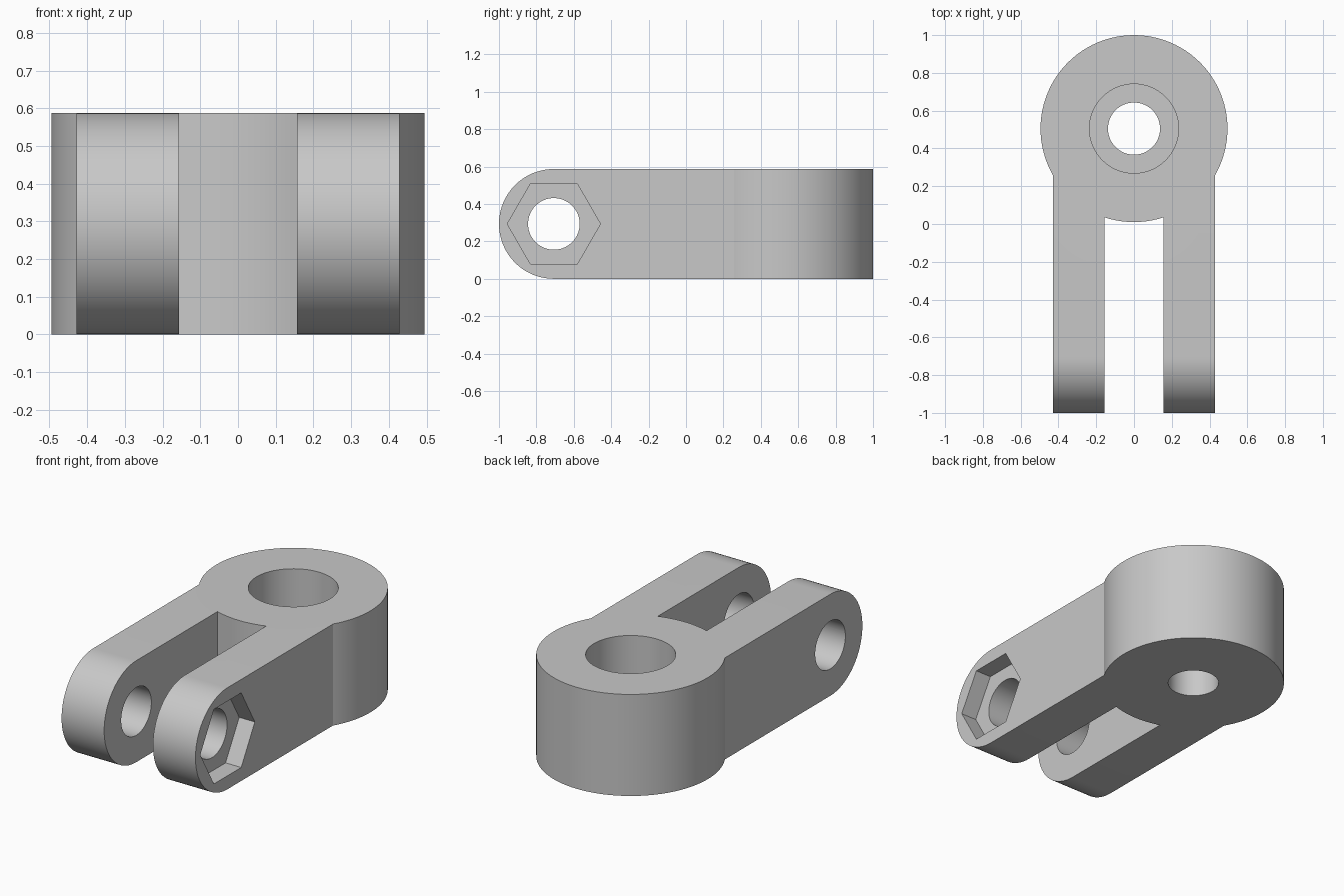
import bpy, bmesh
from math import sin, cos, pi
from mathutils import Vector

if "Cube" in bpy.data.objects:
    bpy.data.objects.remove(bpy.data.objects["Cube"])

HEIGHT = 0.587
MID = HEIGHT / 2
HEAD_Y = 0.505               # centre of the round head
PIN_Y = -1 + MID             # centre of the fork pin hole
ARM_IN, ARM_OUT = 0.156, 0.428
BORE = 0.138

grey = bpy.data.materials.new("grey")
grey.use_nodes = True
grey.diffuse_color = (0.58, 0.58, 0.58, 1)
grey.node_tree.nodes["Principled BSDF"].inputs["Base Color"].default_value = (0.58, 0.58, 0.58, 1)


def arc(cx, cy, r, start, end, n):
    steps = [start + (end - start) * i / n for i in range(n + 1)]
    return [(cx + r * cos(a), cy + r * sin(a)) for a in steps]


def prism(name, profile, low, high, along_x=False):
    """Extrude a profile along z (profile in x, y) or along x (profile in y, z)."""
    bm = bmesh.new()
    verts = [bm.verts.new((low, u, v) if along_x else (u, v, low)) for u, v in profile]
    face = bm.faces.new(verts)
    grown = bmesh.ops.extrude_face_region(bm, geom=[face])["geom"]
    shift = Vector((high - low, 0, 0) if along_x else (0, 0, high - low))
    bmesh.ops.translate(bm, vec=shift, verts=[g for g in grown if isinstance(g, bmesh.types.BMVert)])
    bmesh.ops.recalc_face_normals(bm, faces=bm.faces)
    mesh = bpy.data.meshes.new(name)
    bm.to_mesh(mesh)
    bm.free()
    mesh.materials.append(grey)
    obj = bpy.data.objects.new(name, mesh)
    bpy.context.collection.objects.link(obj)
    return obj


def combine(body, tool, operation):
    mod = body.modifiers.new(operation.lower(), "BOOLEAN")
    mod.operation, mod.object, mod.solver = operation, tool, "EXACT"
    bpy.context.view_layer.objects.active = body
    bpy.ops.object.modifier_apply(modifier=mod.name)
    bpy.data.objects.remove(tool)


def circle(cx, cy, r, n=64):
    return arc(cx, cy, r, 0, 2 * pi, n)[:-1]


# Round head
body = prism("fork_joint", circle(0, HEAD_Y, 0.495, 96), 0, HEIGHT)

# Two fork arms with rounded tips, running into the head
arm_profile = [(0.3, 0), (0.3, HEIGHT)] + arc(PIN_Y, MID, MID, pi / 2, 3 * pi / 2, 40)
for name, side in (("left_arm", 1), ("right_arm", -1)):
    low, high = sorted((side * ARM_IN, side * ARM_OUT))
    combine(body, prism(name, arm_profile, low, high, along_x=True), "UNION")

# Stepped vertical bore in the head
combine(body, prism("head_bore", circle(0, HEAD_Y, BORE), -0.1, HEIGHT + 0.1), "DIFFERENCE")
combine(body, prism("counterbore", circle(0, HEAD_Y, 0.236), 0.27, HEIGHT + 0.1), "DIFFERENCE")

# Pin hole through both arms, with a hexagonal nut pocket on the left arm
combine(body, prism("pin_hole", circle(PIN_Y, MID, BORE), -0.6, 0.6, along_x=True), "DIFFERENCE")
combine(body, prism("nut_pocket", circle(PIN_Y, MID, 0.249, 6), ARM_OUT - 0.1, 0.6, along_x=True), "DIFFERENCE")

bpy.ops.object.select_all(action="DESELECT")
body.select_set(True)
bpy.context.view_layer.objects.active = body
bpy.ops.object.shade_smooth_by_angle(angle=pi / 6)
